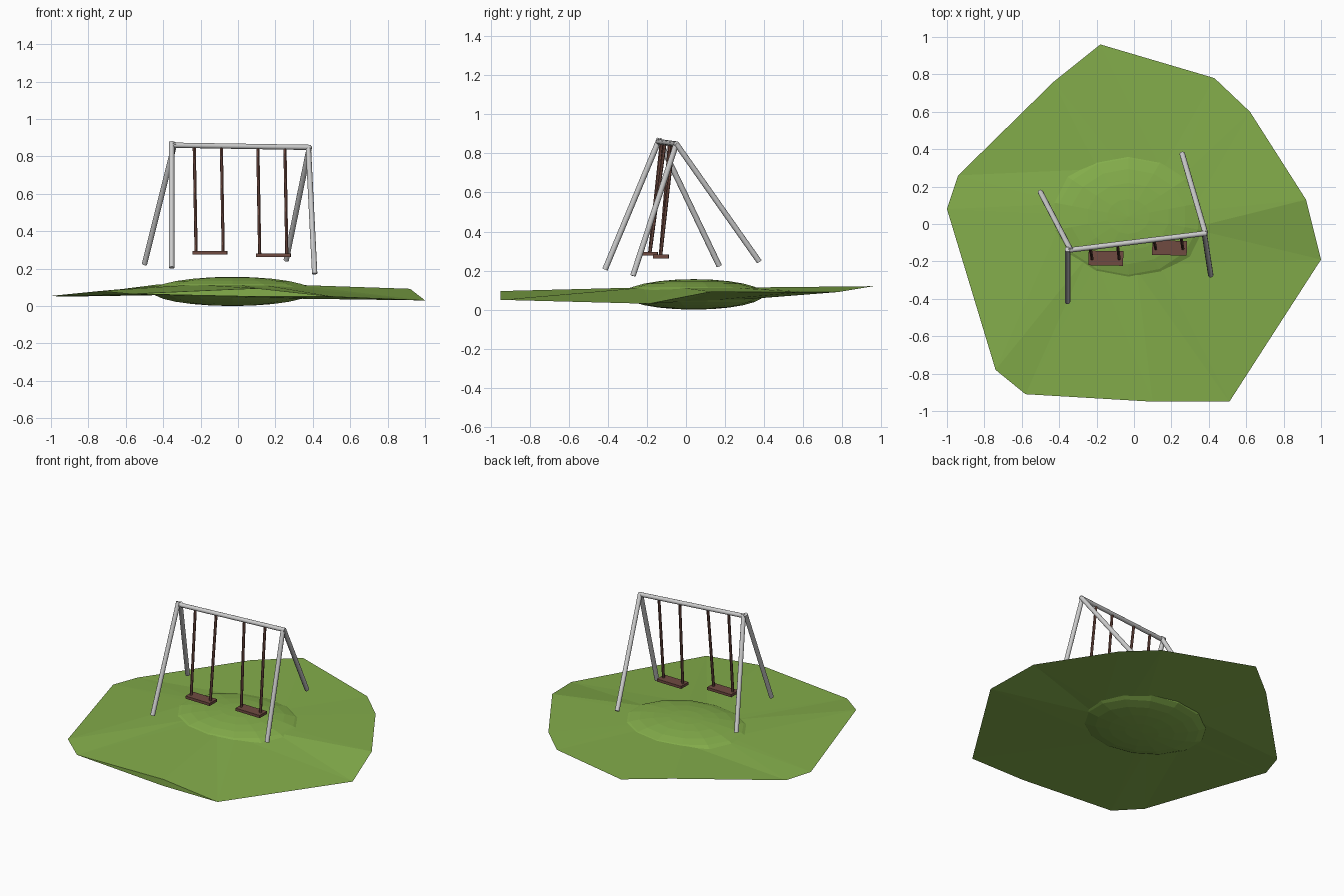
import bpy, bmesh, math
from mathutils import Vector

if "Cube" in bpy.data.objects:
    bpy.data.objects.remove(bpy.data.objects["Cube"])


def material(name, rgb):
    m = bpy.data.materials.new(name)
    m.diffuse_color = (*rgb, 1)
    m.use_nodes = True
    m.node_tree.nodes["Principled BSDF"].inputs["Base Color"].default_value = m.diffuse_color
    return m


green = material("grass_green", (0.23, 0.42, 0.07))
brown = material("wood_brown", (0.16, 0.07, 0.053))


def finish(bm, name, mat=None):
    bmesh.ops.recalc_face_normals(bm, faces=bm.faces)
    me = bpy.data.meshes.new(name)
    bm.to_mesh(me)
    bm.free()
    ob = bpy.data.objects.new(name, me)
    bpy.context.collection.objects.link(ob)
    if mat:
        me.materials.append(mat)
    return ob


def rod(name, a, b, radius, mat=None, sides=12, smooth=True):
    a, b = Vector(a), Vector(b)
    bm = bmesh.new()
    bmesh.ops.create_cone(bm, cap_ends=True, segments=sides, radius1=radius,
                          radius2=radius, depth=(b - a).length)
    for f in bm.faces:
        f.smooth = smooth and len(f.verts) == 4
    ob = finish(bm, name, mat)
    ob.location = (a + b) / 2
    ob.rotation_euler = (b - a).to_track_quat('Z', 'Y').to_euler()
    return ob


def box(name, centre, size, angle=0, mat=None):
    bm = bmesh.new()
    bmesh.ops.create_cube(bm, size=1)
    bmesh.ops.scale(bm, vec=size, verts=bm.verts)
    ob = finish(bm, name, mat)
    ob.location = centre
    ob.rotation_euler.z = angle
    return ob


# Lawn: irregular rim joined to an upper and a lower inner ring
rim = [(-0.18, 0.96, 0.12), (0.43, 0.78, 0.09), (0.62, 0.60, 0.09),
       (0.92, 0.13, 0.092), (1.0, -0.19, 0.03), (0.51, -0.95, 0.05),
       (0.10, -0.95, 0.095), (-0.58, -0.91, 0.065), (-0.74, -0.78, 0.08),
       (-1.0, 0.08, 0.054), (-0.94, 0.26, 0.05), (-0.43, 0.76, 0.115)]
bm = bmesh.new()
outer = [bm.verts.new(p) for p in rim]
low_outer = list(outer)
low_outer[6] = bm.verts.new((0.10, -0.95, 0.05))
for layer, edge in (("top", outer), ("bottom", low_outer)):
    ring = []
    for x, y, z in rim:
        a = math.atan2(y - 0.04, x + 0.03)
        ix, iy = -0.03 + 0.34 * math.cos(a), 0.04 + 0.29 * math.sin(a)
        iz = 0.113 if layer == "top" else 0.05 - 0.03 * ix + 0.02 * iy
        ring.append(bm.verts.new((ix, iy, iz)))
    for i in range(12):
        j = (i + 1) % 12
        bm.faces.new((edge[i], edge[j], ring[j]))
        bm.faces.new((edge[i], ring[j], ring[i]))
    bm.faces.new(ring)
for i in (5, 6):
    tri = {outer[i], outer[i + 1], low_outer[i], low_outer[i + 1]}
    bm.faces.new(list(tri))
finish(bm, "lawn", green)

# Low mound bulging above and below the lawn
bm = bmesh.new()
bmesh.ops.create_uvsphere(bm, u_segments=14, v_segments=12, radius=1)
bmesh.ops.scale(bm, vec=(0.44, 0.36, 0.078), verts=bm.verts)
bmesh.ops.translate(bm, vec=(-0.03, 0.04, 0.078), verts=bm.verts)
finish(bm, "mound", green)

# Steel frame
left, right = Vector((-0.35, -0.14, 0.86)), Vector((0.38, -0.05, 0.848))
rod("top_bar", left - Vector((0.01, 0.001, 0)), right + Vector((0.01, 0.001, 0)), 0.014)
rod("left_front_leg", (-0.355, -0.135, 0.876), (-0.355, -0.415, 0.205), 0.0145)
rod("left_back_leg", (-0.338, -0.14, 0.872), (-0.50, 0.17, 0.224), 0.0145)
rod("right_front_leg", (0.376, -0.05, 0.848), (0.41, -0.272, 0.173), 0.0145)
rod("right_back_leg", (0.382, -0.05, 0.85), (0.258, 0.375, 0.246), 0.0145)

# Two swings, each a plank hung on a pair of ropes
for side, centre in (("left", (-0.15, -0.183, 0.285)), ("right", (0.19, -0.128, 0.272))):
    c = Vector(centre)
    box(side + "_seat", c, (0.185, 0.078, 0.018), math.radians(-1), brown)
    for n, dx in (("left", -0.074), ("right", 0.071)):
        foot = c + Vector((dx, -0.003, 0))
        t = (foot.x - 0.01 - left.x) / (right.x - left.x)
        rod(f"{side}_seat_{n}_rope", foot, left.lerp(right, t), 0.009, brown, 6, False)
